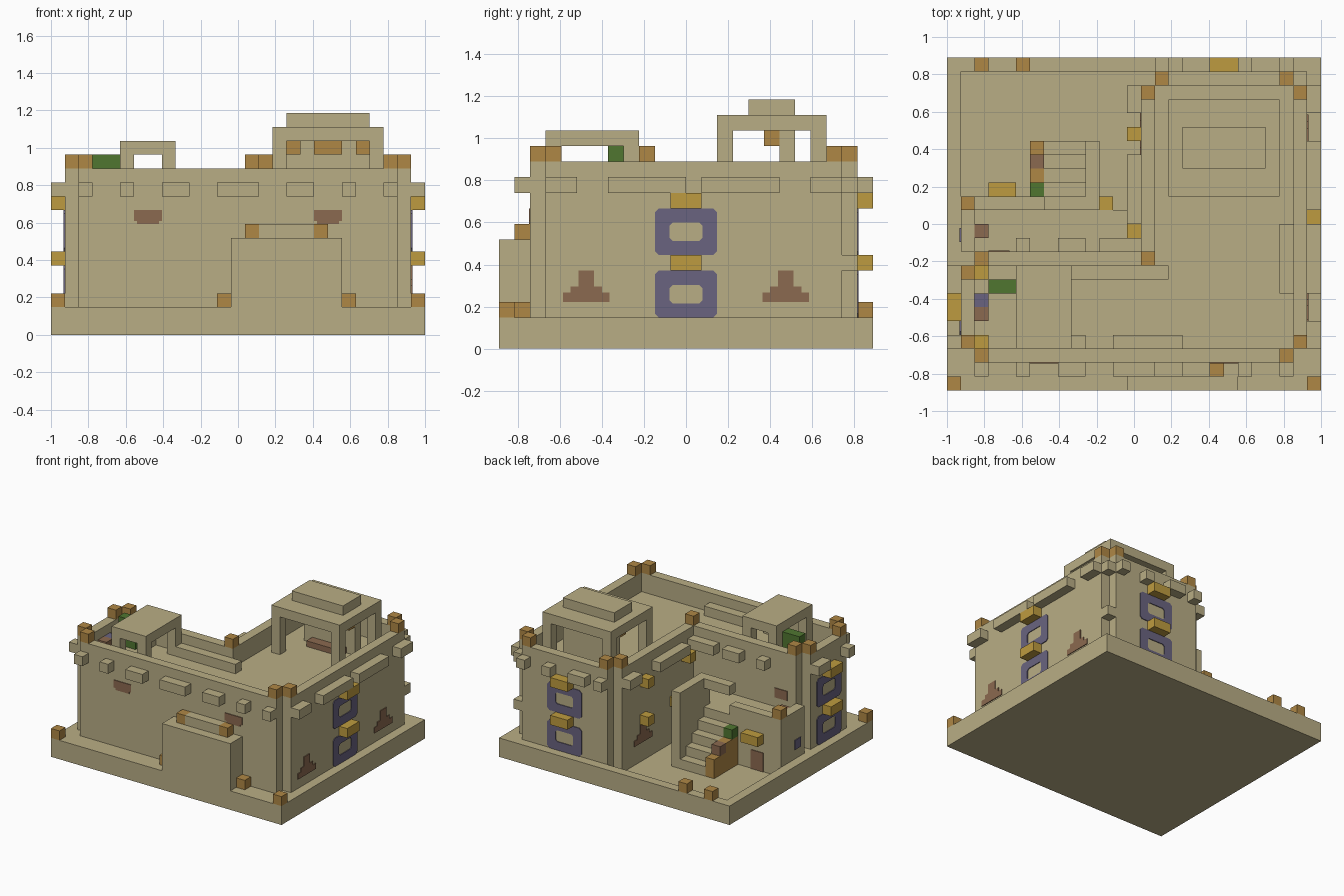
import bpy
import bmesh
from mathutils import Vector

default_cube = bpy.data.objects.get("Cube")
if default_cube:
    bpy.data.objects.remove(default_cube, do_unlink=True)

# The building sits on a block grid; positions are counted in blocks
UNIT = 2 / 27
ORIGIN = Vector((-1, -12 * UNIT, 0))
THIN = 0.08


def make_material(name, red, green, blue):
    material = bpy.data.materials.new(name)
    material.use_nodes = True
    colour = (red, green, blue, 1)
    material.diffuse_color = colour
    shader = material.node_tree.nodes["Principled BSDF"]
    shader.inputs["Base Color"].default_value = colour
    shader.inputs["Roughness"].default_value = 0.9
    return material


sand = make_material("sandstone", 0.485, 0.42, 0.235)
orange = make_material("orange clay", 0.43, 0.245, 0.06)
yellow = make_material("yellow ochre", 0.515, 0.33, 0.05)
brown = make_material("brown clay", 0.26, 0.144, 0.08)
purple = make_material("dull purple", 0.144, 0.127, 0.216)
green = make_material("cactus green", 0.08, 0.18, 0.03)


def finish(name, material, mesh_builder):
    bmesh.ops.recalc_face_normals(mesh_builder, faces=mesh_builder.faces)
    mesh = bpy.data.meshes.new(name)
    mesh_builder.to_mesh(mesh)
    mesh_builder.free()
    mesh.materials.append(material)
    thing = bpy.data.objects.new(name, mesh)
    bpy.context.collection.objects.link(thing)
    return thing


def part(name, material, *boxes):
    """One object made of boxes, each given by its low and high corner."""
    builder = bmesh.new()
    for box in boxes:
        low, high = Vector(box[:3]), Vector(box[3:])
        corners = bmesh.ops.create_cube(builder, size=1)["verts"]
        for vert in corners:
            place = [low[a] if vert.co[a] < 0 else high[a] for a in range(3)]
            vert.co = ORIGIN + Vector(place) * UNIT
    return finish(name, material, builder)


def blocks(name, material, *cells):
    """Single grid blocks."""
    return part(name, material, *[(x, y, z, x + 1, y + 1, z + 1) for x, y, z in cells])


def on_wall(axis, wall, side, start, end, low, high, depth):
    """Box standing out from a wall whose normal runs along the axis."""
    near, far = sorted((wall, wall + side * depth))
    if axis == "x":
        return (near, start, low, far, end, high)
    return (start, near, low, end, far, high)


def beams(name, axis, wall, side, spans):
    part(name, sand, *[on_wall(axis, wall, side, a, b, 10, 11, 1) for a, b in spans])


def window_frame(name, axis, wall, side, middle, low):
    """Painted frame with clipped corners around a bare opening."""
    builder = bmesh.new()
    loops = []
    for half, rise, cut in ((2, 1.5, 0.25), (1.05, 0.6, 0.2)):
        quarter = ((half, rise - cut), (half - cut, rise))
        outline = [(a, b) for a, b in quarter]
        outline += [(-a, b) for a, b in reversed(quarter)]
        outline += [(-a, -b) for a, b in quarter]
        outline += [(a, -b) for a, b in reversed(quarter)]
        loop = []
        for across, up in outline:
            spot = (wall, middle + across) if axis == "x" else (middle + across, wall)
            loop.append(builder.verts.new(ORIGIN + UNIT * Vector((*spot, low + 1.5 + up))))
        loops.append(loop)
    for n in range(8):
        m = (n + 1) % 8
        builder.faces.new((loops[0][n], loops[0][m], loops[1][m], loops[1][n]))
    # give the flat ring its thickness
    ring = bmesh.ops.extrude_face_region(builder, geom=list(builder.faces))["geom"]
    push = Vector((1, 0, 0)) if axis == "x" else Vector((0, 1, 0))
    for item in ring:
        if isinstance(item, bmesh.types.BMVert):
            item.co += push * side * THIN * UNIT
    finish(name, purple, builder)


def window_stack(name, axis, wall, side, middle):
    for low, floor in ((2, "lower"), (6, "upper")):
        window_frame(f"{name}_{floor}_window", axis, wall, side, middle, low)
        sill = on_wall(axis, wall, side, middle - 1, middle + 1, low + 3, low + 4, 1)
        part(f"{name}_{floor}_lintel", yellow, sill)


def stain(name, axis, wall, side, middle):
    """Painted patch with a stub on top."""
    foot = on_wall(axis, wall, side, middle - 1.5, middle + 1.5, 3, 3.6, THIN)
    slope = on_wall(axis, wall, side, middle - 1, middle + 1, 3.6, 4, THIN)
    stub = on_wall(axis, wall, side, middle - 0.5, middle + 0.5, 4, 5, THIN)
    part(name, brown, foot, slope, stub)


# Ground slab with a raised rim around the sunken yard
part("ground_slab", sand, (0, 0, 0, 27, 24, 1))
part("ground_rim", sand, (0, 0, 1, 27, 10, 2), (0, 10, 1, 1, 24, 2),
     (1, 23, 1, 15, 24, 2), (15, 10, 1, 27, 24, 2))

# L-shaped house: filled body up to the roof, thin walls rising above it
part("roof_body", sand, (2, 3, 2, 25, 9, 10), (15, 9, 1, 25, 22, 10))
part("front_wall", sand, (2, 2, 2, 25, 3, 12))
part("left_wall", sand, (25, 3, 2, 26, 22, 12))
part("right_wall", sand, (1, 3, 2, 2, 9, 12))
part("back_wall", sand, (15, 22, 2, 25, 23, 12))
part("yard_walls", sand, (2, 9, 1, 15, 10, 12), (14, 10, 1, 15, 22, 12))
blocks("corner_ties", sand, (25, 22, 5), (25, 22, 10))

# Beam ends under the roof line
beams("front_beams", "y", 2, -1,
      [(2, 3), (5, 6), (8, 10), (12, 15), (17, 19), (21, 22), (24, 25)])
beams("left_beams", "x", 26, 1, [(3, 5), (7, 12), (13, 18), (20, 22)])
beams("back_beams", "y", 23, 1, [(15, 16), (17, 19), (21, 22), (24, 25)])
beams("right_beams", "x", 1, -1, [(3, 4), (7, 9)])
beams("yard_beams", "y", 10, 1, [(5, 6), (8, 10), (11, 14)])
beams("yard_side_beams", "x", 14, -1, [(12, 17), (20, 22)])

# Low ledges inside the parapet
part("roof_ledges", sand, (5, 3, 10, 6, 4, 11), (9, 3, 10, 10, 4, 11),
     (12, 3, 10, 17, 4, 11), (9, 8, 10, 16, 9, 11), (24, 7, 10, 25, 12, 11))

# Front porch
part("porch", sand, (13, 0, 2, 21, 2, 7))
part("porch_ridge", sand, (15, 1, 7, 19, 2, 8))
blocks("porch_corner_stones", orange, (14, 1, 7), (19, 1, 7), (12, 1, 2), (21, 1, 2))

# Yard annex with stairs, doorway and high side wall
part("annex", sand, (1, 10, 1, 14, 13, 6))
part("annex_parapet", sand, (1, 13, 1, 7, 14, 7), (1, 10, 6, 2, 13, 7))
part("door_sill", sand, (7, 13, 1, 10, 14, 6))
part("door_lintel", sand, (7, 13, 8, 10, 14, 9))
part("stair_wall", sand, (10, 13, 1, 11, 18, 9))
part("stairs", sand, *[(7, 17 - n, 1, 10, 18 - n, 2 + n) for n in range(4)])

# Stair rail of stacked coloured blocks
part("rail_posts", orange, (6, 17, 1, 7, 18, 3), (6, 16, 1, 7, 17, 3),
     (6, 15, 1, 7, 16, 4), (6, 14, 1, 7, 15, 4))
blocks("rail_brown_cap", brown, (6, 16, 3))
blocks("rail_green_cap", green, (6, 14, 4))
part("annex_awning", yellow, (3, 14, 4, 5, 15, 5))
part("annex_door", brown, on_wall("y", 14, 1, 3, 4.5, 1, 3, THIN))
part("annex_side_mark", purple, on_wall("x", 1, -1, 10.7, 11.7, 3, 4, THIN))
blocks("annex_roof_pot", brown, (2, 11, 6))
blocks("annex_corner_stone", orange, (1, 13, 7))

# Small roof shelter on four legs
legs = [(x, y, 10, x + 1, y + 1, 13) for x in (5, 8) for y in (3, 8)]
part("shelter_legs", sand, *legs)
part("shelter_roof", sand, (5, 3, 13, 9, 9, 14))

# Large roof tower with stepped top and inner screen
legs = [(x, y, 10, x + 1, y + 1, 14) for x in (16, 23) for y in (14, 20)]
part("tower_legs", sand, *legs)
part("tower_roof", sand, (16, 14, 14, 24, 21, 15))
part("tower_cap", sand, (17, 16, 15, 23, 19, 16))
part("tower_screen", sand, (17, 18, 10, 23, 19, 14))
part("tower_bench", brown, (18, 17, 10, 22, 18, 10.6))
blocks("tower_stones", orange, *[(x, 17, 13) for x in (17, 19, 20, 22)])

# Corner stones on the parapet and ground
blocks("parapet_stones", orange, *[(x, y, 12) for x, y in (
    (1, 3), (2, 2), (24, 2), (25, 3), (25, 21), (24, 22),
    (15, 22), (14, 21), (14, 9), (2, 9), (1, 8))])
blocks("ground_stones", orange, *[(x, y, 2) for x, y in ((0, 0), (26, 0))])
blocks("rim_stones", orange, (2, 23, 2), (5, 23, 2))

# Goods on the roof
part("roof_cactus", green, (3, 7, 10, 5, 8, 13))
blocks("roof_yellow_pots", yellow, (2, 3, 10), (2, 8, 10))
blocks("roof_purple_pot", purple, (2, 6, 10))
blocks("roof_brown_pot", brown, (2, 5, 10))

# Painted windows with lintels
window_stack("left", "x", 26, 1, 12)
window_stack("right", "x", 1, -1, 6)
window_stack("back", "y", 23, 1, 20)
blocks("yard_lamps", yellow, (13, 18, 9), (13, 18, 5), (13, 11, 9), (13, 13, 5), (11, 13, 5))

# Painted patches
stain("left_stain_front", "x", 26, 1, 5.6)
stain("left_stain_back", "x", 26, 1, 18.4)
stain("yard_stain", "x", 14, -1, 18.5)
for name, start in (("right", 6), ("left", 19)):
    patch = on_wall("y", 2, -1, start, start + 2, 8.2, 9, THIN)
    foot = on_wall("y", 2, -1, start + 0.2, start + 1.8, 8, 8.2, THIN)
    part(f"front_{name}_patch", brown, patch, foot)
part("yard_patch", brown, on_wall("y", 10, 1, 3, 4.5, 7, 8, THIN))
